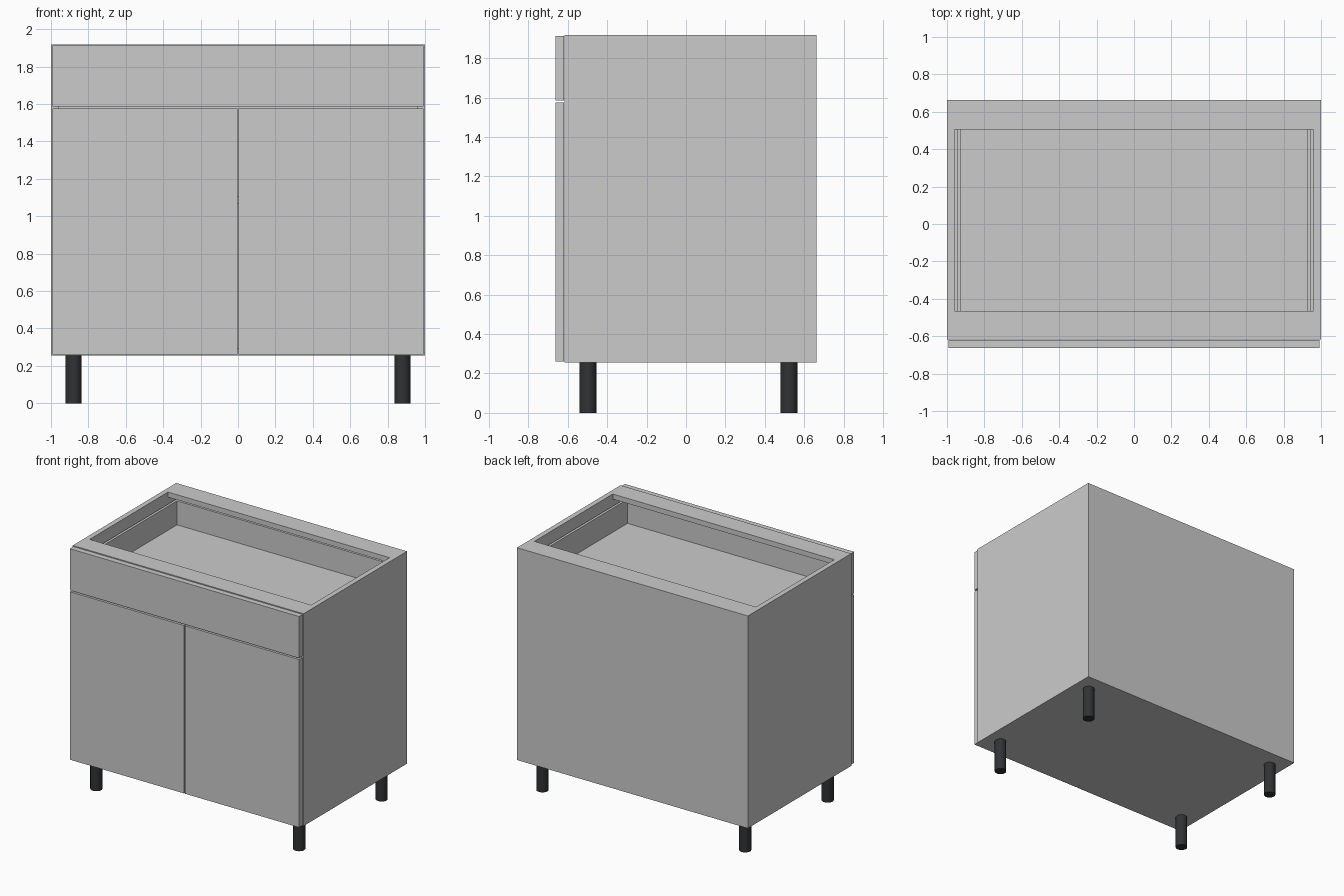
import bpy

if "Cube" in bpy.data.objects:
    bpy.data.objects.remove(bpy.data.objects["Cube"])


def box(name, x, y, z):
    """Axis-aligned board from (min, max) ranges."""
    bpy.ops.mesh.primitive_cube_add(
        size=1, location=[(a + b) / 2 for a, b in (x, y, z)])
    ob = bpy.context.object
    ob.name = name
    ob.scale = [b - a for a, b in (x, y, z)]
    bpy.ops.object.transform_apply(location=False, rotation=False, scale=True)
    return ob


def pair(name, x, y, z):
    """Board on the right and its mirror on the left."""
    box(name + "_right", x, y, z)
    box(name + "_left", (-x[1], -x[0]), y, z)


BACK, FRONT, FACE = 0.663, -0.617, -0.663
BASE, TOP, T = 0.255, 1.918, 0.04
INNER = (-0.96, 0.96)

# Carcass
pair("side_panel", (0.96, 1.0), (FRONT, BACK), (BASE, TOP))
box("bottom_panel", INNER, (FRONT, BACK), (BASE, BASE + T))
box("back_panel", INNER, (BACK - T, BACK), (BASE + T, TOP - T))
box("back_top_rail", INNER, (0.505, BACK), (TOP - T, TOP))
box("front_top_rail", INNER, (FRONT, -0.465), (TOP - T, TOP))
box("shelf", INNER, (-0.56, BACK - T), (1.065, 1.105))

# Doors and drawer front
pair("door", (0.003, 0.993), (FACE, FRONT - 0.003), (0.26, 1.575))
box("drawer_front", (-0.993, 0.993), (FACE, FRONT - 0.003), (1.586, 1.912))

# Drawer box
pair("drawer_side", (0.925, 0.945), (FRONT, 0.587), (1.62, 1.835))
box("drawer_bottom", (-0.925, 0.925), (FRONT, 0.587), (1.627, 1.647))
box("drawer_back", (-0.925, 0.925), (0.567, 0.587), (1.647, 1.835))
box("drawer_inner_front", (-0.925, 0.925), (FRONT, FRONT + 0.02), (1.647, 1.835))

# Round dark legs
dark = bpy.data.materials.new("dark_plastic")
dark.diffuse_color = (0.03, 0.032, 0.033, 1)
dark.use_nodes = True
dark.node_tree.nodes["Principled BSDF"].inputs["Base Color"].default_value = dark.diffuse_color
for side, x in (("left", -0.879), ("right", 0.879)):
    for end, y in (("front", -0.498), ("back", 0.522)):
        bpy.ops.mesh.primitive_cylinder_add(
            vertices=32, radius=0.043, depth=BASE, location=(x, y, BASE / 2))
        leg = bpy.context.object
        leg.name = f"{end}_{side}_leg"
        leg.data.materials.append(dark)
        bpy.ops.object.shade_smooth_by_angle()
